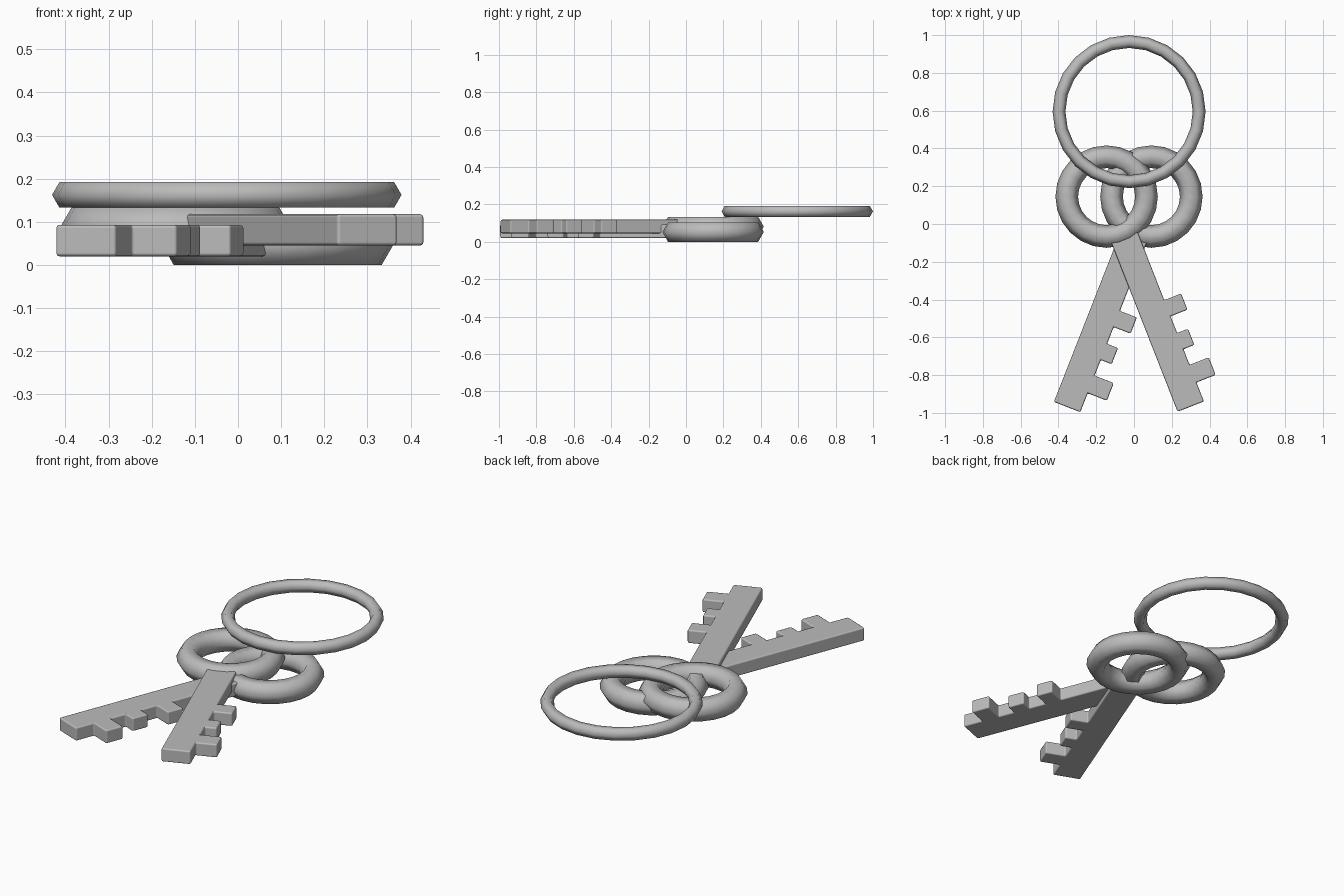
import bpy, bmesh, math
from mathutils import Matrix, Vector

if "Cube" in bpy.data.objects:
    bpy.data.objects.remove(bpy.data.objects["Cube"])

metal = bpy.data.materials.new("grey_metal")
metal.diffuse_color = (0.5, 0.5, 0.5, 1)
metal.use_nodes = True
metal.node_tree.nodes["Principled BSDF"].inputs["Base Color"].default_value = metal.diffuse_color


def finish(name, obj):
    obj.name = name
    obj.data.materials.clear()
    obj.data.materials.append(metal)
    bpy.ops.object.select_all(action='DESELECT')
    obj.select_set(True)
    bpy.context.view_layer.objects.active = obj


# Rings with a six-sided tube section, smooth shaded
def ring(name, loc, major, minor):
    bpy.ops.mesh.primitive_torus_add(location=loc, major_radius=major, minor_radius=minor,
                                     major_segments=24, minor_segments=6)
    finish(name, bpy.context.object)
    bpy.ops.object.shade_smooth()


ring("key_ring", (-0.026, 0.595, 0.1625), 0.371, 0.034)
ring("left_key_bow", (-0.145, 0.145, 0.081), 0.211, 0.06)
ring("right_key_bow", (0.092, 0.145, 0.052), 0.211, 0.06)

# Blade outline: local -y runs along the blade, teeth stick out towards +x
LENGTH, WIDTH = 0.982, 0.15
TEETH = [(0.406, 0.498, 0.096), (0.593, 0.685, 0.062), (0.774, 0.874, 0.109)]


def blade(name, corner, angle, z):
    pts = [(0, 0)]
    for a, b, reach in TEETH:
        pts += [(0, -a), (reach, -a), (reach, -b), (0, -b)]
    pts += [(0, -LENGTH), (-WIDTH, -LENGTH), (-WIDTH, 0)]
    bm = bmesh.new()
    face = bm.faces.new([bm.verts.new((x, y, 0)) for x, y in pts])
    top = bmesh.ops.extrude_face_region(bm, geom=[face])["geom"]
    bmesh.ops.translate(bm, vec=(0, 0, 0.073),
                        verts=[v for v in top if isinstance(v, bmesh.types.BMVert)])
    bmesh.ops.recalc_face_normals(bm, faces=bm.faces)
    mesh = bpy.data.meshes.new(name)
    bm.to_mesh(mesh)
    bm.free()
    obj = bpy.data.objects.new(name, mesh)
    bpy.context.collection.objects.link(obj)
    obj.matrix_world = (Matrix.Translation(Vector((*corner, z)))
                        @ Matrix.Rotation(math.radians(angle), 4, 'Z'))
    finish(name, obj)
    bpy.ops.object.shade_smooth_by_angle(angle=math.radians(50))
    # Soft rounded edges
    mod = obj.modifiers.new("edge_round", 'BEVEL')
    mod.width = 0.008
    mod.segments = 2
    mod.harden_normals = True


blade("right_blade", (0.012, -0.025), 21.4, 0.045)
blade("left_blade", (0.074, -0.082), -21.4, 0.02)
